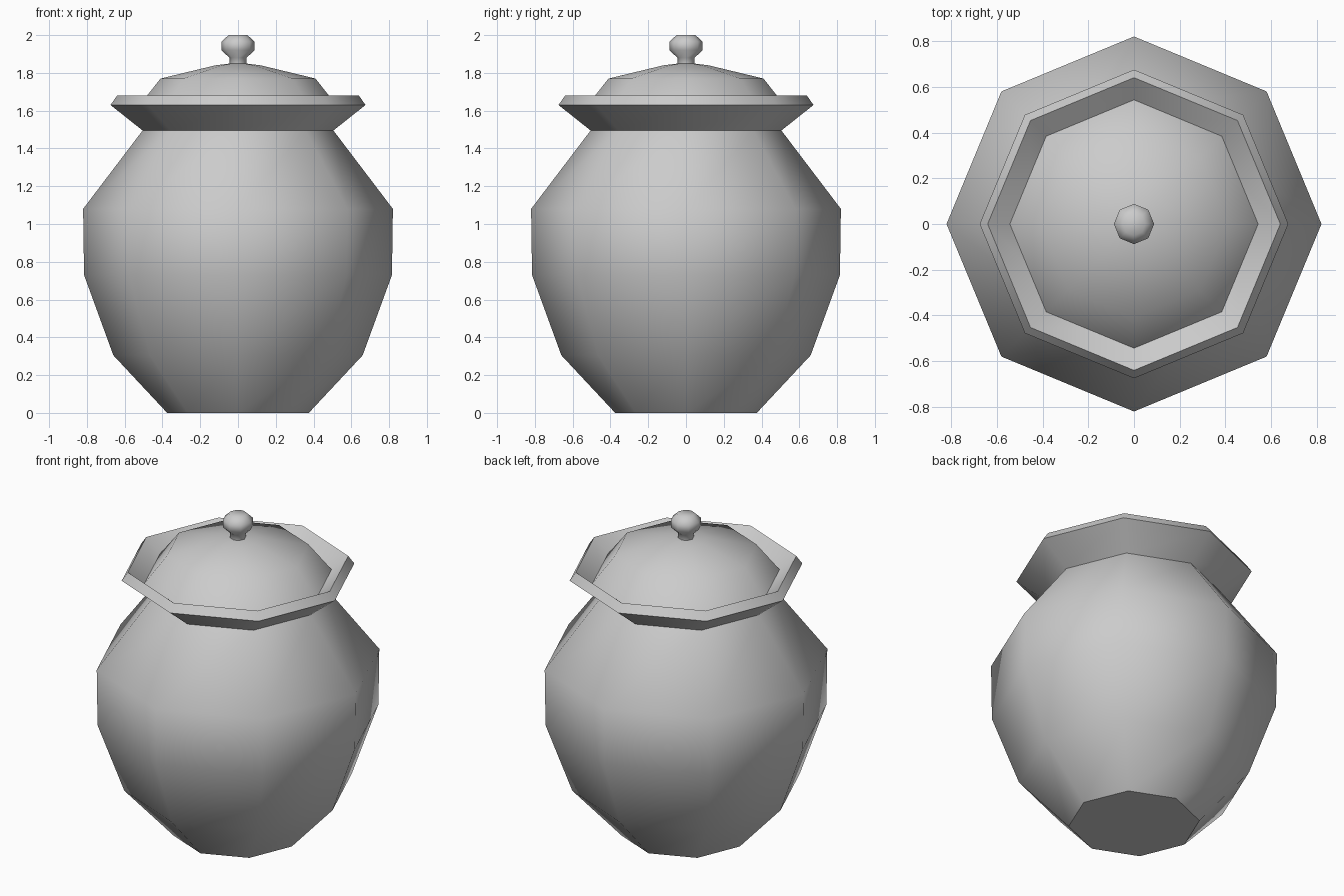
import bpy, bmesh
from math import cos, sin, tau

if "Cube" in bpy.data.objects:
    bpy.data.objects.remove(bpy.data.objects["Cube"])

SIDES = 8


def lathe(name, profile, sharp=()):
    """Revolve (radius, z) points; cap both ends; rings listed in sharp stay hard."""
    bm = bmesh.new()
    rings = [[bm.verts.new((r * cos(tau * i / SIDES), r * sin(tau * i / SIDES), z))
              for i in range(SIDES)] for r, z in profile]
    for a, b in zip(rings, rings[1:]):
        for i in range(SIDES):
            j = (i + 1) % SIDES
            bm.faces.new((a[i], a[j], b[j], b[i]))
    bm.faces.new(rings[0][::-1])
    bm.faces.new(rings[-1])
    for f in bm.faces:
        f.smooth = True
    for k in sharp:
        for i in range(SIDES):
            bm.edges.get((rings[k][i], rings[k][(i + 1) % SIDES])).smooth = False
    mesh = bpy.data.meshes.new(name)
    bm.to_mesh(mesh)
    bm.free()
    ob = bpy.data.objects.new(name, mesh)
    bpy.context.collection.objects.link(ob)
    return ob


# Pot: outer wall, flared rim, then the inner wall down to the inside floor
lathe("pot", [
    (0.375, 0.0), (0.66, 0.305), (0.815, 0.73), (0.82, 1.08), (0.505, 1.495),
    (0.675, 1.63), (0.64, 1.68), (0.465, 1.54),
    (0.76, 1.08), (0.755, 0.75), (0.61, 0.34), (0.35, 0.06),
], sharp=(0, 4, 5, 6, 7, 11))

# Domed lid resting inside the rim
lathe("lid", [(0.545, 1.60), (0.41, 1.77), (0.12, 1.84), (0.04, 1.85)], sharp=(0,))

# Knob with a short stem
lathe("lid_knob", [
    (0.045, 1.84), (0.045, 1.88), (0.088, 1.92), (0.088, 1.965), (0.05, 2.0),
], sharp=(0,))
